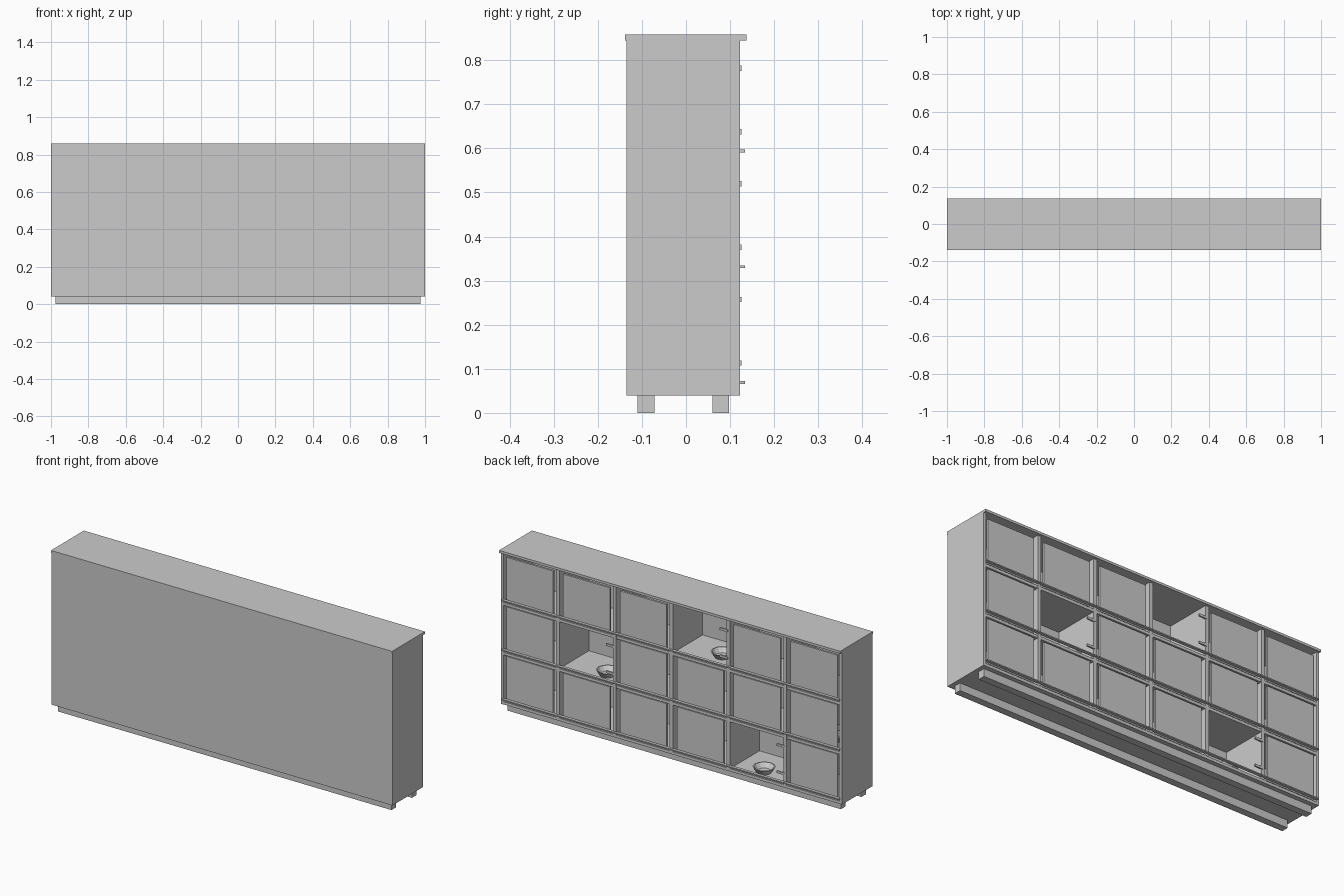
import bpy, bmesh, math

if "Cube" in bpy.data.objects:
    bpy.data.objects.remove(bpy.data.objects["Cube"])

def box(name, x0, x1, y0, y1, z0, z1):
    bm = bmesh.new()
    bmesh.ops.create_cube(bm, size=1)
    for v in bm.verts:
        v.co = ((x0 + x1) / 2 + v.co.x * (x1 - x0),
                (y0 + y1) / 2 + v.co.y * (y1 - y0),
                (z0 + z1) / 2 + v.co.z * (z1 - z0))
    me = bpy.data.meshes.new(name)
    bm.to_mesh(me)
    bm.free()
    ob = bpy.data.objects.new(name, me)
    bpy.context.collection.objects.link(ob)
    return ob

def bowl(x, y, z, sides=12):
    # open dish turned from a short profile
    profile = [(0.036, 0), (0.056, 0.03), (0.050, 0.03), (0.032, 0.007)]
    verts = [(x + r * math.cos(2 * math.pi * i / sides),
              y + r * math.sin(2 * math.pi * i / sides), z + h)
             for r, h in profile for i in range(sides)]
    faces = [(k * sides + i, k * sides + (i + 1) % sides,
              (k + 1) * sides + (i + 1) % sides, (k + 1) * sides + i)
             for k in range(3) for i in range(sides)]
    faces += [tuple(reversed(range(sides))), tuple(range(3 * sides, 4 * sides))]
    me = bpy.data.meshes.new("nest_bowl")
    me.from_pydata(verts, [], faces)
    bpy.context.collection.objects.link(bpy.data.objects.new("nest_bowl", me))

COLS, ROWS = 6, 3
PITCH_X, PITCH_Z = 2 / COLS, 0.2625
BACK, OPEN = -0.135, 0.123
FLOOR, T = 0.055, 0.015

# carcass
box("top_board", -1, 1, -0.138, 0.137, 0.845, 0.858)
box("solid_panel", -0.985, 0.985, BACK, BACK + 0.01, 0.04, 0.845)
for s in (-1, 1):
    box("side_panel", *sorted((s * 1.0, s * 0.985)), BACK, OPEN, 0.04, 0.845)
for y in (-0.091, 0.079):
    box("base_skid", -0.977, 0.977, y - 0.019, y + 0.019, 0, 0.04)
for i in range(1, COLS):
    x = 1 - i * PITCH_X
    box("divider", x - 0.01, x + 0.01, BACK + 0.01, OPEN, FLOOR, 0.845)

# open cells as (row, column counted from +x)
open_cells = {(0, 4), (1, 1), (2, 3)}

for r in range(ROWS):
    z = FLOOR + r * PITCH_Z
    # floors with front lip and perch ledge
    box("shelf", -0.985, 0.985, BACK + 0.01, OPEN - 0.001, z - T, z)
    box("perch_ledge", -0.99, 0.99, 0.118, 0.134, z + 0.011, z + 0.017)
    for c in range(COLS):
        x = 1 - (c + 0.5) * PITCH_X
        if (r, c) in open_cells:
            # latch pins at the free edge of the opening
            for dz in (0.058, 0.202):
                box("latch_pin", x - 0.165, x - 0.118, 0.118, 0.126,
                    z + dz - 0.006, z + dz + 0.006)
        else:
            box("door", x - 0.137, x + 0.137, 0.108, 0.119, z + 0.004, z + 0.243)

# nest bowls
for x, y, r in ((-0.5, 0.06, 0), (0.425, 0.05, 1), (-0.23, 0.025, 2), (-0.89, 0.03, 1)):
    bowl(x, y, FLOOR + r * PITCH_Z)
